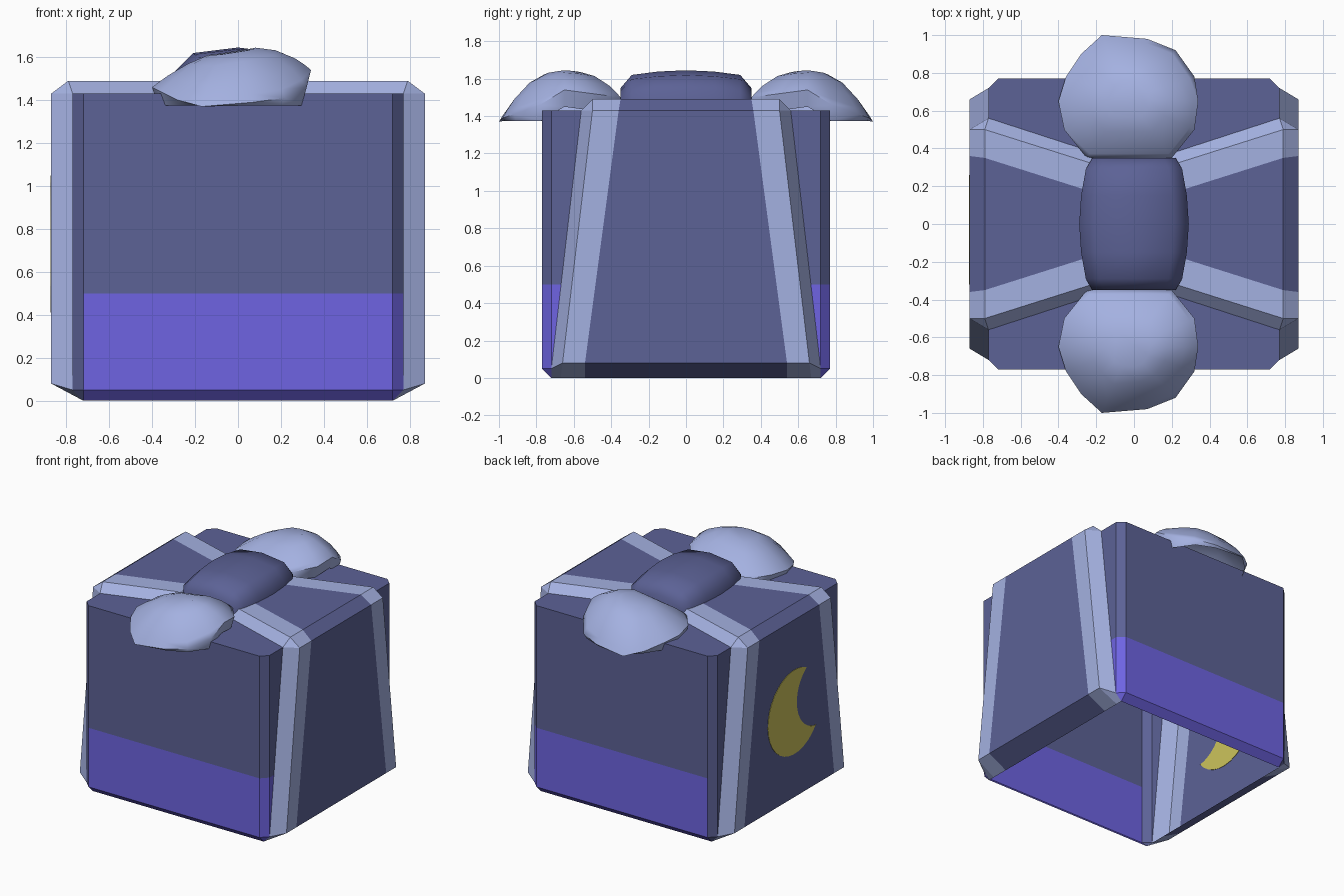
import bpy, bmesh, math
from mathutils import Vector

cube = bpy.data.objects.get("Cube")
if cube:
    bpy.data.objects.remove(cube, do_unlink=True)


def material(name, rgb):
    lin = [((c / 255 + 0.055) / 1.055) ** 2.4 for c in rgb] + [1]
    m = bpy.data.materials.new(name)
    m.use_nodes = True
    m.diffuse_color = lin
    m.node_tree.nodes["Principled BSDF"].inputs["Base Color"].default_value = lin
    return m


NAVY = material("dusk blue", (92, 98, 150))
PALE = material("pale ribbon blue", (164, 177, 225))
PURPLE = material("purple", (110, 100, 226))
YELLOW = material("moon yellow", (205, 196, 92))


def finish(bm, name, mats, smooth=None):
    me = bpy.data.meshes.new(name)
    bm.to_mesh(me)
    bm.free()
    ob = bpy.data.objects.new(name, me)
    bpy.context.collection.objects.link(ob)
    for m in mats:
        me.materials.append(m)
    if smooth:
        bpy.ops.object.select_all(action='DESELECT')
        ob.select_set(True)
        bpy.context.view_layer.objects.active = ob
        bpy.ops.object.shade_smooth_by_angle(angle=math.radians(smooth))
    return ob


# Box with flared raised ribbon, open underneath; one quarter mirrored four ways
W, C, TOP, LOW = 0.77, 0.72, 1.43, 0.05
# Ribbon stations from top centre to the ground: x, z, inner y, outer y, foot point
STATIONS = [
    (0, 1.49, 0.10, 0.25, (0, 0.31, TOP)),
    (0.79, 1.49, 0.35, 0.50, (W, 0.56, TOP)),
    (0.87, TOP, 0.36, 0.50, (W, 0.56, TOP)),
    (0.87, 0.08, 0.54, 0.66, (W, C, LOW)),
    (C, 0, 0.54, 0.67, (C, C, 0)),
]
bm = bmesh.new()


def add_face(points, sx, sy, mat):
    unique = list(dict.fromkeys(points))
    f = bm.faces.new([bm.verts.new((x * sx, y * sy, z)) for x, y, z in unique])
    f.material_index = mat


for sx in (1, -1):
    for sy in (1, -1):
        # box panels
        add_face([(0, W, TOP), (C, W, TOP), (W, C, TOP), (W, 0.56, TOP), (0, 0.31, TOP)], sx, sy, 0)
        add_face([(0, W, LOW), (C, W, LOW), (C, W, TOP), (0, W, TOP)], sx, sy, 0)
        add_face([(C, W, LOW), (W, C, LOW), (W, C, TOP), (C, W, TOP)], sx, sy, 0)
        add_face([(W, C, LOW), (W, 0.56, TOP), (W, C, TOP)], sx, sy, 0)
        add_face([(0, W, LOW), (C, W, LOW), (C, C, 0), (0, C, 0)], sx, sy, 0)
        add_face([(C, W, LOW), (W, C, LOW), (C, C, 0)], sx, sy, 0)
        # ribbon: dark middle, pale border, pale bevelled edge
        for a, b in zip(STATIONS, STATIONS[1:]):
            rows = [[(s[0], 0, s[1]), (s[0], s[2], s[1]), (s[0], s[3], s[1]), s[4]] for s in (a, b)]
            for i, mat in enumerate((0, 1, 1)):
                add_face([rows[0][i], rows[0][i + 1], rows[1][i + 1], rows[1][i]], sx, sy, mat)
bmesh.ops.remove_doubles(bm, verts=bm.verts, dist=0.0005)
bmesh.ops.recalc_face_normals(bm, faces=bm.faces)
if sum(f.normal.dot(f.calc_center_median() - Vector((0, 0, 0.7))) for f in bm.faces) < 0:
    bmesh.ops.reverse_faces(bm, faces=bm.faces)


# Purple lower band on the box panels
def is_panel(f):
    return f.material_index == 0 and -0.73 < f.calc_center_median().x < 0.78


panels = [f for f in bm.faces if is_panel(f)]
geom = panels + list({e for f in panels for e in f.edges}) + list({v for f in panels for v in f.verts})
bmesh.ops.bisect_plane(bm, geom=geom, plane_co=(0, 0, 0.5), plane_no=(0, 0, 1))
for f in bm.faces:
    if is_panel(f) and f.calc_center_median().z < 0.5:
        f.material_index = 2
finish(bm, "gift_box", [NAVY, PALE, PURPLE])

# Crescent moon on the right side
R, r = 0.32, 0.262
centre, bite = Vector((-0.06, 0.73)), Vector((-0.349, 0.794))
tips = [Vector((-0.20, 1.005)), Vector((-0.32, 0.53))]


def arc(c, rad, start, end, n):
    a0, a1 = [math.atan2(*(p - c).yx) for p in (start, end)]
    if a1 > a0 and rad == r:
        a1 -= math.tau
    if a1 > a0 and rad == R:
        a1 -= math.tau
    return [c + rad * Vector((math.cos(a0 + (a1 - a0) * i / n), math.sin(a0 + (a1 - a0) * i / n)))
            for i in range(n + 1)]


N = 24
outer = arc(centre, R, tips[0], tips[1], N)
inner = arc(bite, r, tips[0], tips[1], N)
bm = bmesh.new()
for i in range(N):
    quad = [outer[i], outer[i + 1], inner[i + 1], inner[i]]
    bm.faces.new([bm.verts.new((-0.867, p.x, p.y)) for p in quad])
bmesh.ops.remove_doubles(bm, verts=bm.verts, dist=0.0005)
res = bmesh.ops.extrude_face_region(bm, geom=bm.faces[:])
for v in res["geom"]:
    if isinstance(v, bmesh.types.BMVert):
        v.co.x -= 0.006
bmesh.ops.recalc_face_normals(bm, faces=bm.faces)
finish(bm, "crescent_moon", [YELLOW])

# Bow loops: drooping domes
RIM = [(-0.17, 1.0, 1.37), (0.07, 0.98, 1.39), (0.22, 0.92, 1.41), (0.32, 0.78, 1.46),
       (0.34, 0.65, 1.54), (0.32, 0.5, 1.52), (0.2, 0.35, 1.5), (-0.25, 0.35, 1.46),
       (-0.37, 0.5, 1.47), (-0.4, 0.65, 1.46), (-0.36, 0.78, 1.44), (-0.28, 0.9, 1.4)]
CX, CY, CZ = -0.03, 0.66, 1.635


def bow_loop(name, side):
    bm = bmesh.new()
    rings = []
    for s in (0.3, 0.55, 0.8, 0.93, 1.0):
        rings.append([bm.verts.new((CX + (x - CX) * s, side * (CY + (y - CY) * s),
                                    CZ + (z - CZ) * s ** 2.3 + 0.15 * (x - CX) * s * (1 - s * s)))
                      for x, y, z in RIM])
    # lip turned under
    rings.append([bm.verts.new((CX + (x - CX) * 0.93, side * (CY + (y - CY) * 0.96),
                                max(z - 0.09, 1.375))) for x, y, z in RIM])
    n = len(RIM)
    bm.faces.new(rings[0])
    for a, b in zip(rings, rings[1:]):
        for i in range(n):
            j = (i + 1) % n
            bm.faces.new((a[i], a[j], b[j], b[i]))
    bmesh.ops.recalc_face_normals(bm, faces=bm.faces)
    bm.faces.ensure_lookup_table()
    if bm.faces[0].normal.z < 0:
        bmesh.ops.reverse_faces(bm, faces=bm.faces)
    finish(bm, name, [PALE], 60)


bow_loop("front_bow_loop", -1)
bow_loop("back_bow_loop", 1)

# Knot: rounded section lofted along y
SECTION = [(-1, 0), (-1, 0.5), (-0.72, 0.88), (0, 1), (0.72, 0.88), (1, 0.5), (1, 0)]
HALF = [(0.35, 0.22, 1.55), (0.29, 0.255, 1.62), (0.15, 0.28, 1.638)]
LOFT = [(-y, w, t) for y, w, t in HALF] + [(0, 0.29, 1.645)] + HALF[::-1]
bm = bmesh.new()
loops = [[bm.verts.new((w * u, y, TOP + (t - TOP) * h)) for u, h in SECTION] for y, w, t in LOFT]
for a, b in zip(loops, loops[1:]):
    for i in range(len(SECTION)):
        j = (i + 1) % len(SECTION)
        bm.faces.new((a[i], a[j], b[j], b[i]))
bm.faces.new(loops[0])
bm.faces.new(loops[-1])
bmesh.ops.recalc_face_normals(bm, faces=bm.faces)
finish(bm, "bow_knot", [NAVY], 60)
